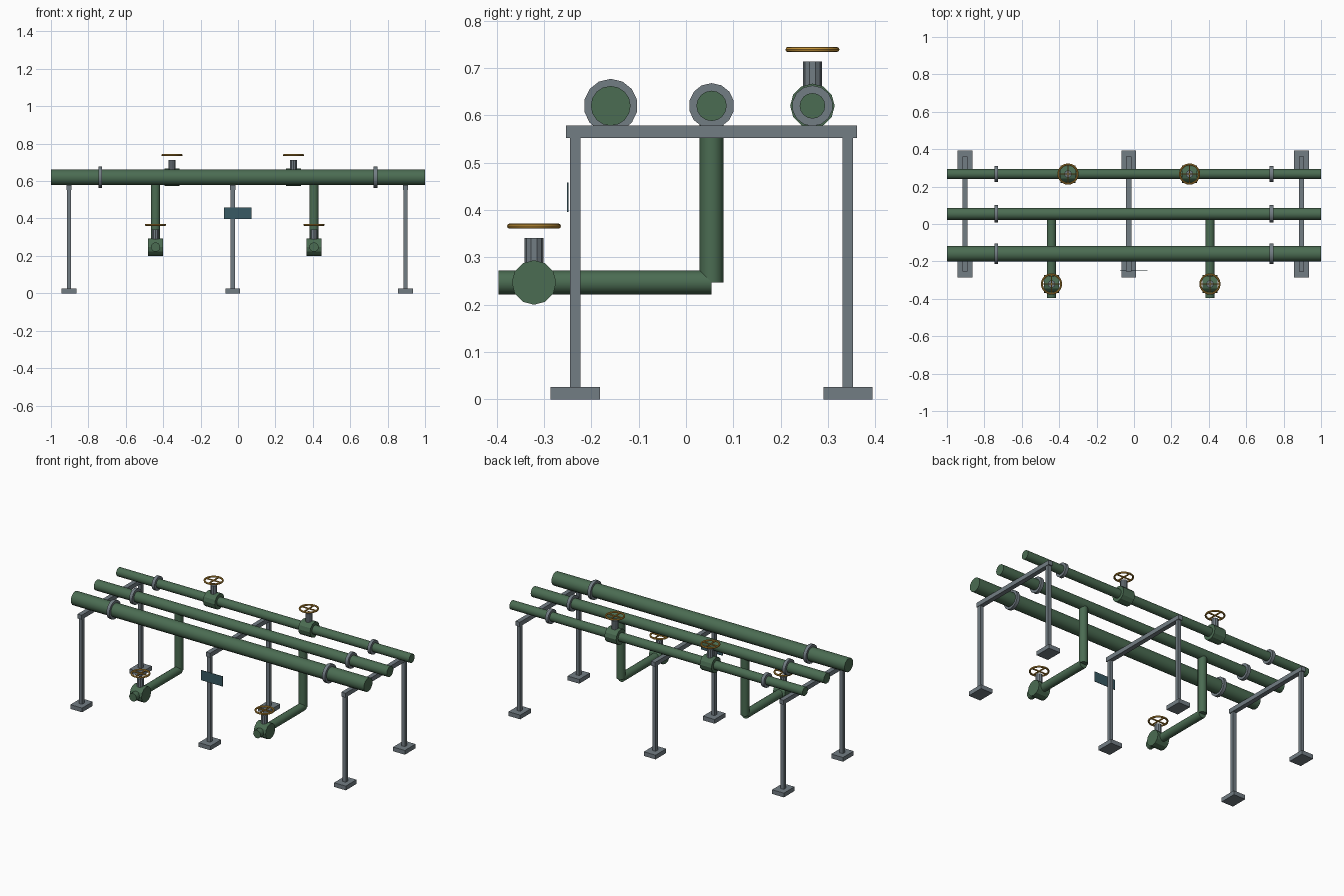
import bpy
import math
from mathutils import Vector

if "Cube" in bpy.data.objects:
    bpy.data.objects.remove(bpy.data.objects["Cube"], do_unlink=True)


def material(name, rgb):
    mat = bpy.data.materials.new(name)
    mat.use_nodes = True
    mat.diffuse_color = (*rgb, 1)
    mat.node_tree.nodes["Principled BSDF"].inputs["Base Color"].default_value = (*rgb, 1)
    return mat


GREEN = material("pipe green", (0.07, 0.15, 0.085))
GREY = material("steel grey", (0.17, 0.205, 0.23))
GOLD = material("handwheel yellow", (0.55, 0.29, 0.04))
TEAL = material("sign teal", (0.04, 0.1, 0.125))


def finish(name, mat, smooth=False):
    ob = bpy.context.object
    ob.name = name
    ob.data.materials.append(mat)
    if smooth:
        bpy.ops.object.shade_smooth_by_angle(angle=math.radians(35))
    return ob


def box(name, mat, centre, size):
    bpy.ops.mesh.primitive_cube_add(size=1, location=centre)
    bpy.context.object.scale = size
    bpy.ops.object.transform_apply(location=False, rotation=False, scale=True)
    return finish(name, mat)


def tube(name, mat, start, end, radius, sides=16):
    start, end = Vector(start), Vector(end)
    axis = end - start
    bpy.ops.mesh.primitive_cylinder_add(
        vertices=sides, radius=radius, depth=axis.length, location=(start + end) / 2,
        rotation=axis.to_track_quat('Z', 'Y').to_euler())
    return finish(name, mat, smooth=sides > 12)


# Valve: round body across the pipe, stem and spoked handwheel
def valve(x, y, z):
    tube("valve_body", GREEN, (x - 0.04, y, z), (x + 0.04, y, z), 0.047, 12)
    tube("valve_stem", GREY, (x, y, z), (x, y, z + 0.094), 0.02, 10)
    top = z + 0.119
    bpy.ops.mesh.primitive_torus_add(
        location=(x, y, top), major_radius=0.0515, minor_radius=0.0055,
        major_segments=20, minor_segments=8)
    finish("handwheel_rim", GOLD, True)
    box("handwheel_spoke", GOLD, (x, y, top), (0.1, 0.007, 0.006))
    box("handwheel_spoke", GOLD, (x, y, top), (0.007, 0.1, 0.006))


# Three long pipes with a pair of flanges each
PIPE_Z = 0.62
for name, y, radius, flange in (("front", -0.159, 0.042, 0.057),
                                ("middle", 0.054, 0.032, 0.048),
                                ("back", 0.267, 0.027, 0.043)):
    tube(name + "_pipe", GREEN, (-1, y, PIPE_Z), (1, y, PIPE_Z), radius)
    for x in (-0.737, 0.735):
        tube(name + "_flange", GREY, (x - 0.01, y, PIPE_Z), (x + 0.01, y, PIPE_Z), flange, 14)

# Valves on the back pipe
for x in (-0.353, 0.297):
    valve(x, 0.267, PIPE_Z)

# Branch pipes dropping from the middle pipe and running forward
for x in (-0.441, 0.406):
    tube("branch_drop", GREEN, (x, 0.054, 0.247), (x, 0.054, PIPE_Z), 0.025)
    tube("branch_outlet", GREEN, (x, -0.396, 0.247), (x, 0.054, 0.247), 0.025)
    valve(x, -0.321, 0.247)

# Support frames
for x in (-0.904, -0.028, 0.896):
    box("cross_beam", GREY, (x, 0.054, 0.5655), (0.028, 0.614, 0.027))
    for y in (-0.234, 0.342):
        box("support_leg", GREY, (x, y, 0.289), (0.022, 0.022, 0.53))
        box("foot_plate", GREY, (x, y, 0.013), (0.08, 0.104, 0.026))

# Sign plate in front of the middle frame
box("sign_plate", TEAL, (-0.002, -0.25, 0.427), (0.146, 0.003, 0.062))
